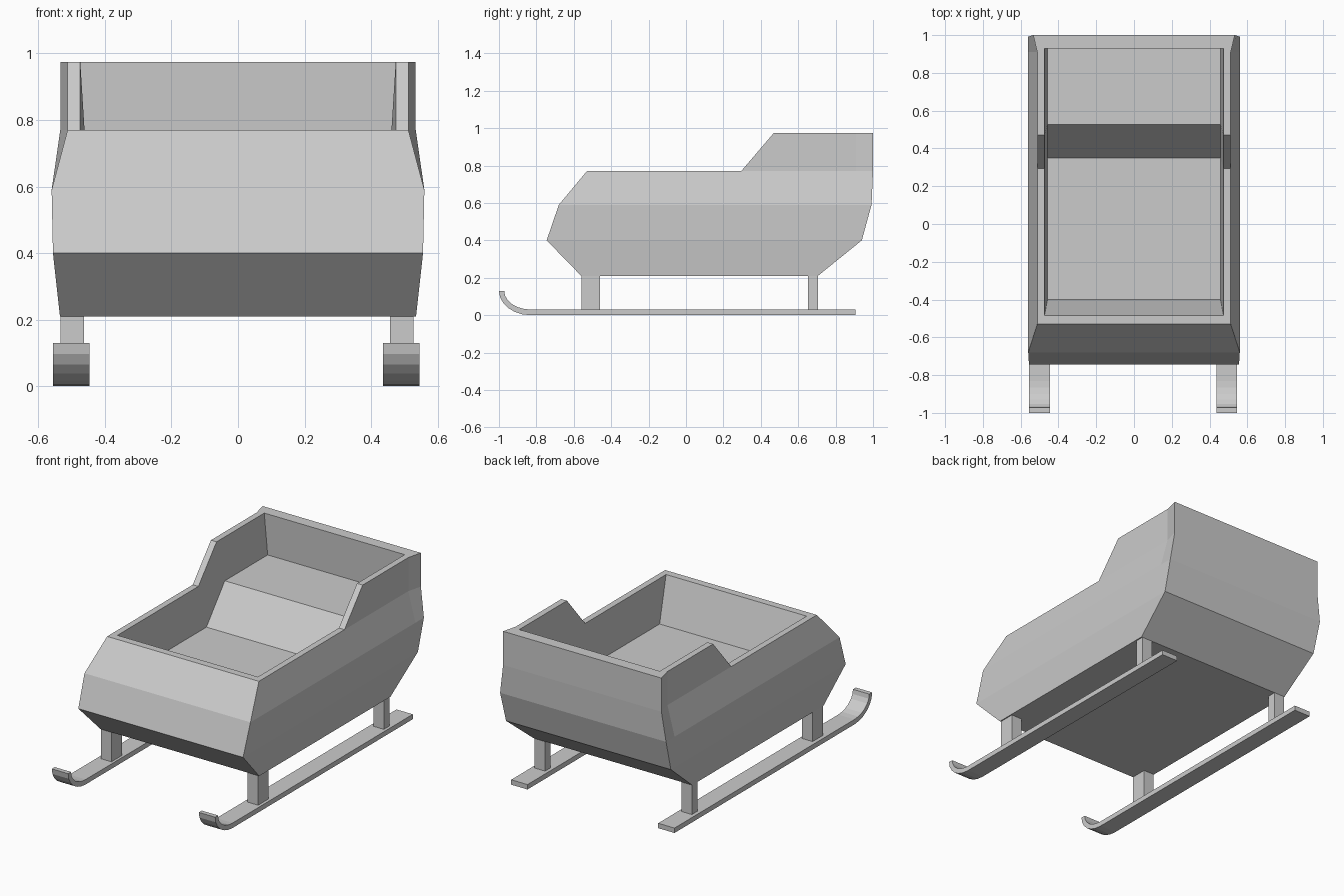
import bpy, bmesh
from math import sin, cos, pi

cube = bpy.data.objects.get("Cube")
if cube:
    bpy.data.objects.remove(cube, do_unlink=True)

grey = bpy.data.materials.new("light_grey")
grey.use_nodes = True
colour = (0.6, 0.6, 0.6, 1)
grey.diffuse_color = colour
grey.node_tree.nodes["Principled BSDF"].inputs["Base Color"].default_value = colour


def finish(bm, name):
    bmesh.ops.remove_doubles(bm, verts=bm.verts, dist=0.0005)
    bmesh.ops.recalc_face_normals(bm, faces=bm.faces)
    mesh = bpy.data.meshes.new(name)
    bm.to_mesh(mesh)
    bm.free()
    mesh.materials.append(grey)
    obj = bpy.data.objects.new(name, mesh)
    bpy.context.collection.objects.link(obj)
    return obj


def extrude_profile(name, points, x0, x1):
    """Extrude a closed (y, z) outline along x."""
    bm = bmesh.new()
    a = [bm.verts.new((x0, y, z)) for y, z in points]
    b = [bm.verts.new((x1, y, z)) for y, z in points]
    n = len(points)
    for i in range(n):
        j = (i + 1) % n
        bm.faces.new((a[i], a[j], b[j], b[i]))
    bm.faces.new(a)
    bm.faces.new(b)
    return finish(bm, name)


STEP_LOW, STEP_HIGH = 0.295, 0.47    # where the side rim rises to the back
LOW, HIGH = 0.77, 0.975              # rim heights


def hull_level(z, width, front, rear, rear_width=None):
    """One side of a hull ring, from front corner to rear corner."""
    near_rear = min(0.91, rear - 0.04)
    side = [(width, y, z) for y in (front, STEP_LOW, STEP_HIGH, near_rear)]
    return side + [(rear_width or width, rear, z)]


def rim(width, front, near_rear, rear, rear_width):
    return [(width, front, LOW), (width, STEP_LOW, LOW), (width, STEP_HIGH, HIGH),
            (width, near_rear, HIGH), (rear_width, rear, HIGH)]


# Body: rings go up the outside, over the rim and down to the floor and seat
FLOOR, SEAT = 0.505, 0.72
levels = [
    hull_level(0.21, 0.535, -0.56, 0.705),
    hull_level(0.40, 0.556, -0.745, 0.94),
    hull_level(0.59, 0.56, -0.68, 0.992),
    hull_level(LOW, 0.512, -0.53, 1.0, 0.534),
    rim(0.512, -0.53, 0.91, 1.0, 0.534),
    rim(0.474, -0.485, 0.88, 0.93, 0.474),
    [(0.458, -0.40, FLOOR), (0.458, 0.35, FLOOR), (0.458, 0.527, SEAT),
     (0.458, 0.88, SEAT), (0.458, 0.94, SEAT)],
]
bm = bmesh.new()
rings = []
for side in levels:
    loop = side + [(-x, y, z) for x, y, z in reversed(side)]
    rings.append([bm.verts.new(p) for p in loop])
for lower, upper in zip(rings, rings[1:]):
    for i in range(len(lower)):
        j = (i + 1) % len(lower)
        bm.faces.new((lower[i], lower[j], upper[j], upper[i]))
bm.faces.new(rings[0])
inner = rings[-1]
for i in range(4):
    bm.faces.new((inner[i], inner[i + 1], inner[-2 - i], inner[-1 - i]))
finish(bm, "sleigh_body")

# Runners: a flat strip whose front end curls up
THICK, BEND, TIP = 0.03, -0.83, 0.13


def curl(radius_y, radius_z, steps=6):
    angles = [pi / 2 * i / steps for i in range(steps + 1)]
    return [(BEND - radius_y * sin(a), TIP - radius_z * cos(a)) for a in angles]


outline = ([(0.905, THICK), (0.905, 0)] + curl(0.17, TIP)
           + curl(0.142, TIP - THICK)[::-1])

for label, s, shift in (("left", 1, -0.007), ("right", -1, -0.003)):
    middle = s * 0.498 + shift
    extrude_profile(label + "_runner", outline, middle - 0.055, middle + 0.055)
    # Legs joining the runner to the body
    for place, y0, y1 in (("front", -0.56, -0.46), ("rear", 0.652, 0.705)):
        box = [(y0, 0.02), (y1, 0.02), (y1, 0.22), (y0, 0.22)]
        extrude_profile(f"{label}_{place}_leg", box,
                        s * 0.495 - 0.038, s * 0.495 + 0.033)
